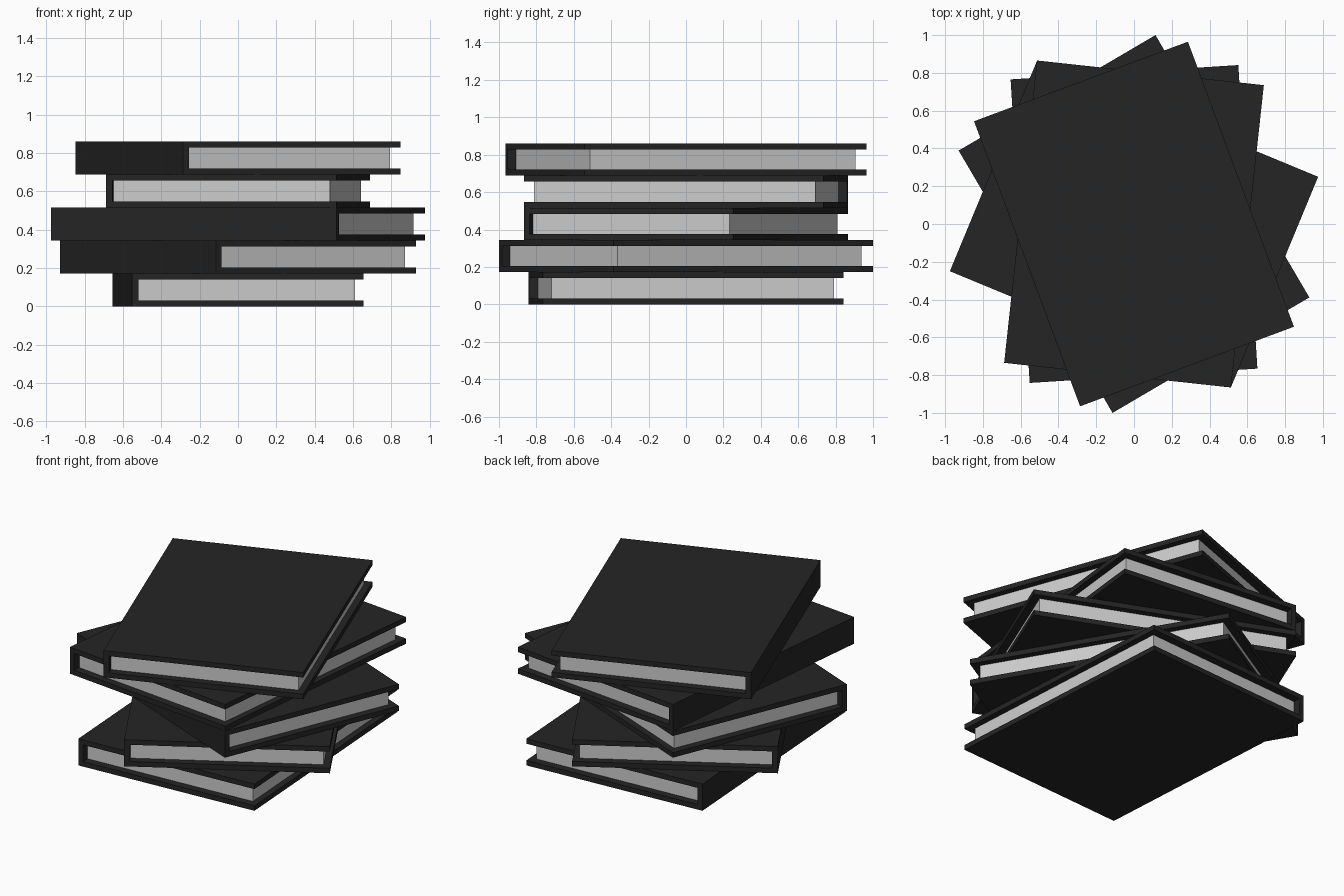
import bpy, bmesh, math
from mathutils import Matrix

if "Cube" in bpy.data.objects:
    bpy.data.objects.remove(bpy.data.objects["Cube"])

W, D, H = 0.604, 0.805, 0.172      # half width, half depth, book height
COVER, SPINE = 0.032, 0.033        # board and spine thickness
FORE, ENDS = 0.04, 0.048           # page inset at fore edge and at head/tail


def make_mat(name, value):
    m = bpy.data.materials.new(name)
    m.diffuse_color = (value, value, value, 1)
    m.use_nodes = True
    m.node_tree.nodes["Principled BSDF"].inputs["Base Color"].default_value = m.diffuse_color
    return m


cover_mat = make_mat("black_cover", 0.018)
page_mat = make_mat("pale_paper", 0.65)


def extrude_profile(name, pts, half_depth, mat, angle, z):
    """Extrude an x-z profile along y, then turn and lift it."""
    bm = bmesh.new()
    face = bm.faces.new([bm.verts.new((x, -half_depth, h)) for x, h in pts])
    new = bmesh.ops.extrude_face_region(bm, geom=[face])["geom"]
    bmesh.ops.translate(bm, vec=(0, 2 * half_depth, 0),
                        verts=[g for g in new if isinstance(g, bmesh.types.BMVert)])
    bmesh.ops.recalc_face_normals(bm, faces=bm.faces)
    mesh = bpy.data.meshes.new(name)
    bm.to_mesh(mesh)
    bm.free()
    mesh.materials.append(mat)
    ob = bpy.data.objects.new(name, mesh)
    ob.matrix_world = Matrix.Translation((0, 0, z)) @ Matrix.Rotation(math.radians(angle), 4, 'Z')
    bpy.context.collection.objects.link(ob)


# C-shaped cover (two boards joined by the spine) and the page block inside it
inner = -W + SPINE
cover = [(-W, 0), (W, 0), (W, COVER), (inner, COVER),
         (inner, H - COVER), (W, H - COVER), (W, H), (-W, H)]
pages = [(inner, COVER), (W - FORE, COVER), (W - FORE, H - COVER), (inner, H - COVER)]

# Stack of books, bottom to top, each turned differently
for i, angle in enumerate((3.6, 30.4, 67.5, -6.2, 20.4)):
    extrude_profile(f"book_cover_{i + 1}", cover, D, cover_mat, angle, i * H)
    extrude_profile(f"book_pages_{i + 1}", pages, D - ENDS, page_mat, angle, i * H)
